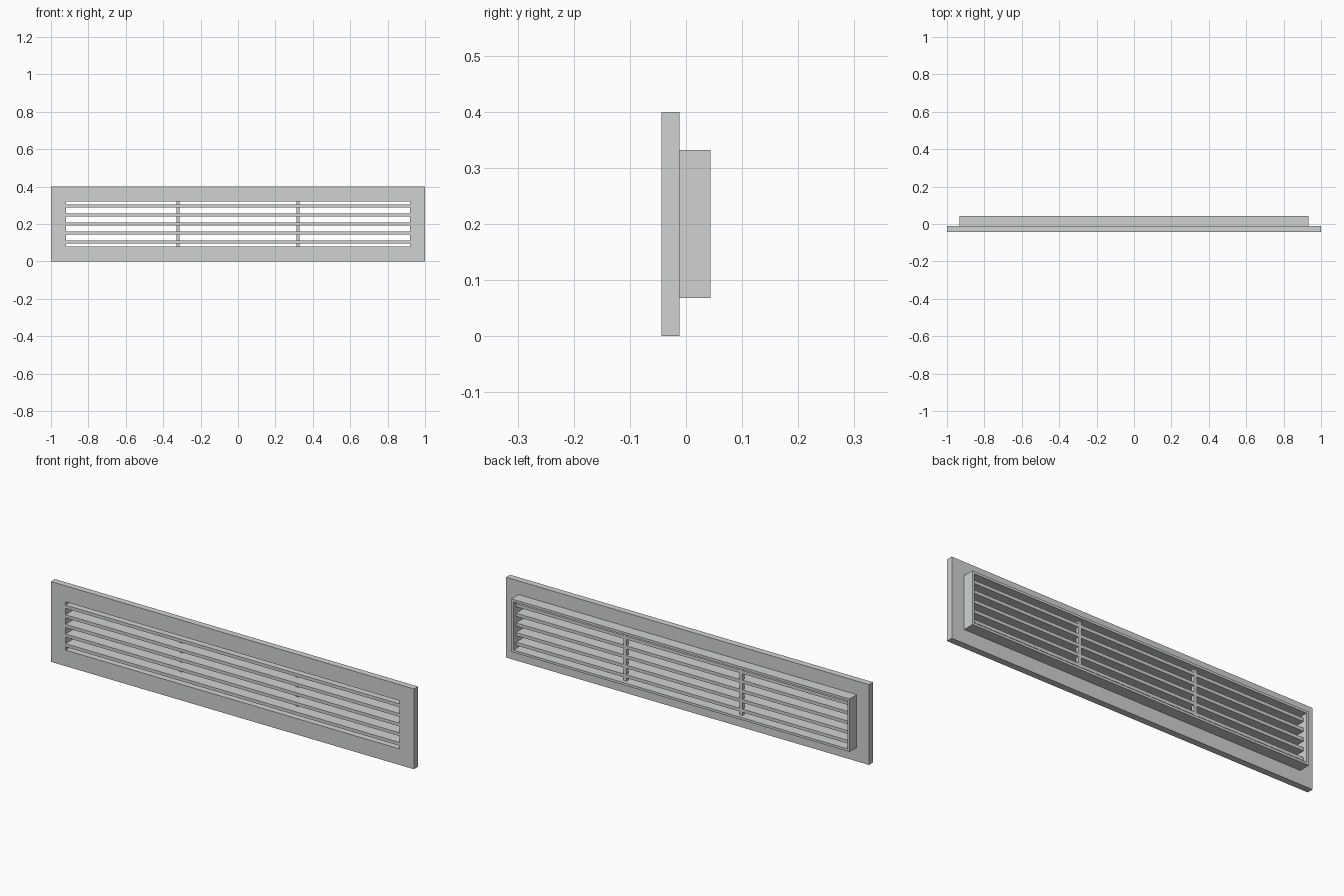
import bpy
import bmesh

if "Cube" in bpy.data.objects:
    bpy.data.objects.remove(bpy.data.objects["Cube"], do_unlink=True)

FRONT, STEP, BACK = -0.044, -0.012, 0.044   # depth planes
LOUVRE_BACK = 0.024                         # louvres stop short of the collar rim
MID = 0.2                                   # centre height
OPEN_X, OPEN_Z = 0.92, 0.12                 # half size of the opening
PITCH, THICK = 0.048, 0.016                 # louvre spacing and thickness

metal = bpy.data.materials.new("light_grey_metal")
metal.use_nodes = True
grey = (0.62, 0.65, 0.64, 1)
metal.diffuse_color = grey
metal.node_tree.nodes["Principled BSDF"].inputs["Base Color"].default_value = grey


def finish(name, bm):
    bmesh.ops.recalc_face_normals(bm, faces=bm.faces)
    mesh = bpy.data.meshes.new(name)
    bm.to_mesh(mesh)
    bm.free()
    mesh.materials.append(metal)
    obj = bpy.data.objects.new(name, mesh)
    bpy.context.collection.objects.link(obj)


def frame(name, half_x, half_z, y0, y1):
    """Rectangular ring around the opening, between two depth planes."""
    bm = bmesh.new()

    def loop(hx, hz, y):
        return [bm.verts.new((sx * hx, y, MID + sz * hz))
                for sx, sz in ((-1, -1), (1, -1), (1, 1), (-1, 1))]

    loops = [loop(half_x, half_z, y0), loop(half_x, half_z, y1),
             loop(OPEN_X, OPEN_Z, y1), loop(OPEN_X, OPEN_Z, y0)]
    for a, b in zip(loops, loops[1:] + loops[:1]):
        for i in range(4):
            j = (i + 1) % 4
            bm.faces.new((a[i], a[j], b[j], b[i]))
    finish(name, bm)


def box(name, x, z, size_x, size_z, y0, y1):
    bm = bmesh.new()
    bmesh.ops.create_cube(bm, size=1)
    bmesh.ops.scale(bm, vec=(size_x, y1 - y0, size_z), verts=bm.verts)
    bmesh.ops.translate(bm, vec=(x, (y0 + y1) / 2, z), verts=bm.verts)
    finish(name, bm)


# Front flange and the collar behind it
frame("front_flange", 1.0, 0.2, FRONT, STEP)
frame("rear_collar", 0.932, 0.132, STEP, BACK)

# Horizontal louvres, flush with the front
for i in range(-2, 3):
    box(f"louvre_{i + 3}", 0, MID + i * PITCH, 2 * OPEN_X, THICK, FRONT, LOUVRE_BACK)

# Upright braces between the louvres, flush with their rear edges
for side, x in (("right", -0.32), ("left", 0.32)):
    box(f"brace_{side}", x, MID, THICK, 2 * OPEN_Z, LOUVRE_BACK - THICK, LOUVRE_BACK)
